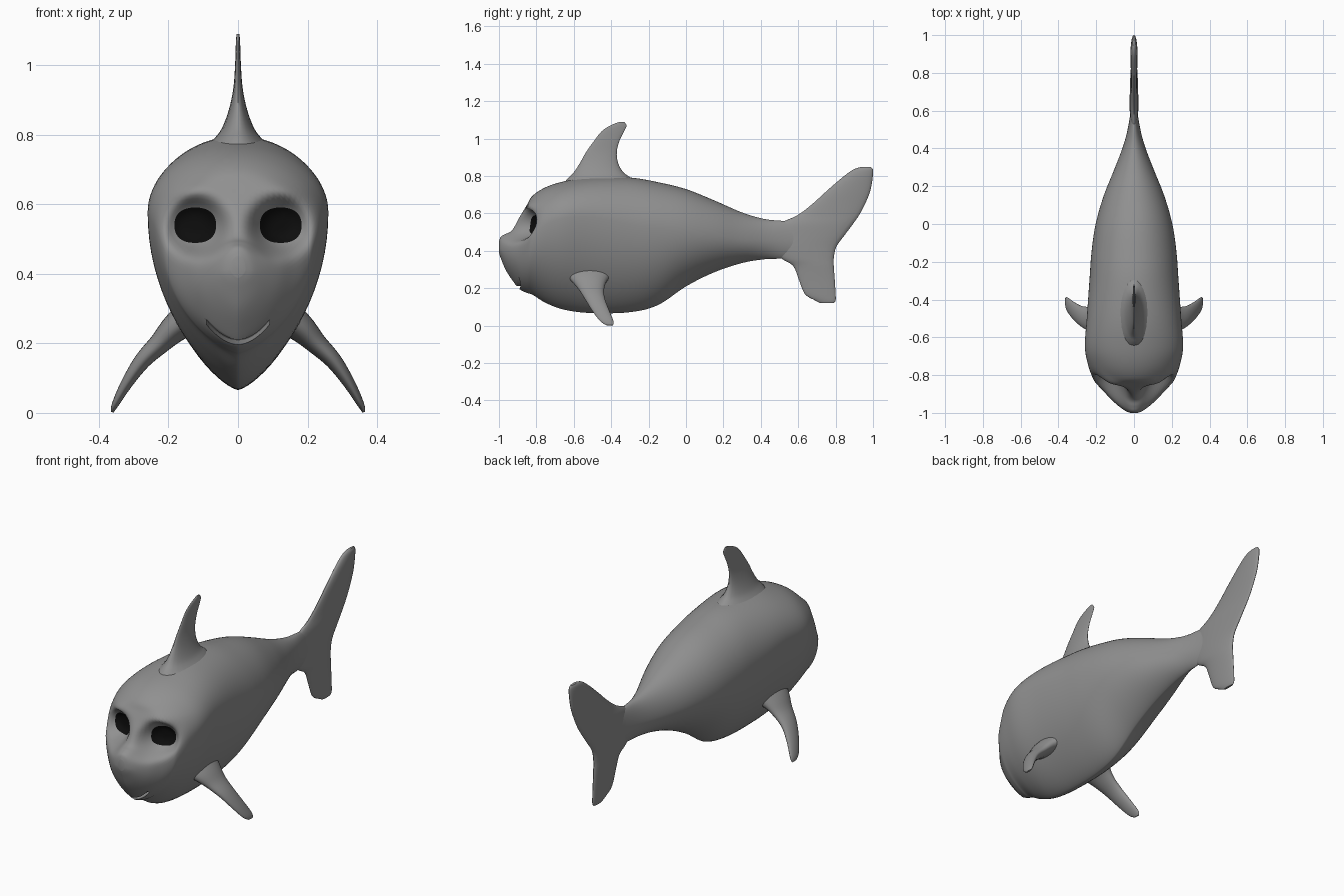
import bpy, bmesh, math
from mathutils import Vector
from mathutils.bvhtree import BVHTree

if "Cube" in bpy.data.objects:
    bpy.data.objects.remove(bpy.data.objects["Cube"])


def resample(rows, steps):
    """Smooth (Catmull-Rom) interpolation through rows of numbers."""
    out = []
    for i in range(len(rows) - 1):
        a, b, c, d = (rows[max(0, min(len(rows) - 1, i + k))] for k in (-1, 0, 1, 2))
        for s in range(steps):
            t = s / steps
            out.append([0.5 * (2 * q + (r - p) * t + (2 * p - 5 * q + 4 * r - e) * t * t
                               + (3 * q - p - 3 * r + e) * t ** 3)
                        for p, q, r, e in zip(a, b, c, d)])
    return out + [list(rows[-1])]


def loft(rings):
    """Skin closed rings of points and cap both ends."""
    bm = bmesh.new()
    vs = [[bm.verts.new(p) for p in ring] for ring in rings]
    n = len(vs[0])
    for a, b in zip(vs, vs[1:]):
        for i in range(n):
            j = (i + 1) % n
            bm.faces.new((a[i], a[j], b[j], b[i]))
    bm.faces.new(vs[0])
    bm.faces.new(vs[-1])
    bmesh.ops.recalc_face_normals(bm, faces=bm.faces)
    return bm


def material(name, value):
    mat = bpy.data.materials.new(name)
    mat.diffuse_color = (value, value, value, 1)
    mat.use_nodes = True
    mat.node_tree.nodes["Principled BSDF"].inputs["Base Color"].default_value = mat.diffuse_color
    return mat


grey, black = material("skin_grey", .28), material("eye_black", .004)


def add_object(name, bm, mat=grey):
    mesh = bpy.data.meshes.new(name)
    bm.to_mesh(mesh)
    mesh.materials.append(mat)
    ob = bpy.data.objects.new(name, mesh)
    bpy.context.collection.objects.link(ob)
    return ob


def activate(ob):
    bpy.ops.object.select_all(action='DESELECT')
    ob.select_set(True)
    bpy.context.view_layer.objects.active = ob


def smooth(ob, angle=50):
    activate(ob)
    bpy.ops.object.shade_smooth_by_angle(angle=math.radians(angle))


def fin(name, rows, sides=24):
    """Rows: x, z, leading y, trailing y, half thickness."""
    pts = resample(rows, 4)
    rings = []
    for i, (x, z, y0, y1, h) in enumerate(pts):
        p, q = pts[max(i - 1, 0)], pts[min(i + 1, len(pts) - 1)]
        t = Vector((q[0] - p[0], q[1] - p[1])).normalized()
        ring = []
        for k in range(sides):
            a = math.tau * k / sides
            off = h * math.sin(a)
            ring.append((x + t.y * off, (y0 + y1) / 2 + math.cos(a) * (y1 - y0) / 2,
                         z - t.x * off))
        rings.append(ring)
    ob = add_object(name, loft(rings))
    smooth(ob)
    return ob


# Body: y, top z, bottom z, widest z, half width
BODY = [(-1.0, .45, .39, .415, .02), (-.99, .475, .36, .41, .045),
        (-.965, .49, .30, .405, .08), (-.93, .51, .245, .40, .12),
        (-.89, .58, .195, .41, .157), (-.85, .645, .175, .44, .195),
        (-.82, .695, .165, .48, .217), (-.75, .74, .122, .54, .242),
        (-.65, .772, .085, .575, .26), (-.5, .795, .067, .58, .25),
        (-.3, .792, .072, .54, .236), (-.15, .767, .11, .52, .225),
        (0, .73, .21, .50, .203), (.15, .67, .285, .48, .16),
        (.3, .605, .335, .46, .10), (.42, .57, .355, .455, .055),
        (.52, .56, .36, .455, .03), (.62, .55, .38, .46, .016),
        (.74, .52, .42, .46, .008)]
EYE_X, EYE_Z = .123, .54
rings = []
for y, top, bot, mid, w in resample(BODY, 5):
    ring = []
    for k in range(80):
        a = math.tau * k / 80
        c, s = math.cos(a), math.sin(a)
        x = w * math.copysign(abs(c) ** (1.0 if s > 0 else 1.45), c)
        ring.append((x, y, mid + s * ((top - mid) if s > 0 else (mid - bot))))
    rings.append(ring)
bm = loft(rings)

# Eye hollows and brow ridges
for v in bm.verts:
    x, y, z = abs(v.co.x), v.co.y, v.co.z
    if y < -.66:
        d2 = ((x - EYE_X) / .082) ** 2 + ((z - EYE_Z) / .075) ** 2
        g = math.exp(-d2 * d2)
        target = -.785 + .3 * (x - EYE_X)
        v.co.y += max(0, target - y) * g
        brow = math.exp(-((x - .12) / .07) ** 2 - ((z - .635) / .025) ** 2)
        v.co.y -= .014 * brow
bm.normal_update()
tree = BVHTree.FromBMesh(bm)
body = add_object("body", bm)

# Mouth slit, cut as a smile-shaped wedge
cut_rings = []
for i in range(19):
    x = -.09 + .01 * i
    z = .196 + 7 * x * x
    cut_rings.append([(x, -.96, z - .010), (x, -.805, z + .014),
                      (x, -.805, z + .020), (x, -.96, z + .012)])
cutter = add_object("mouth_cutter", loft(cut_rings))
cutter.hide_render = True
mod = body.modifiers.new("mouth", 'BOOLEAN')
mod.operation = 'DIFFERENCE'
mod.solver = 'EXACT'
mod.object = cutter
activate(body)
bpy.ops.object.modifier_apply(modifier=mod.name)
bpy.data.objects.remove(cutter)
smooth(body)


# Eyes: dark rounded discs laid on the face surface
def face_point(x, z):
    hit = tree.ray_cast(Vector((x, -2, z)), Vector((0, 1, 0)))[0]
    return (x, (hit.y if hit else -.81) - .003, z)


for side, label in ((-1, "left"), (1, "right")):
    eb = bmesh.new()
    centre = eb.verts.new(face_point(side * EYE_X, EYE_Z))
    previous = None
    for r in range(1, 7):
        loop = []
        for k in range(32):
            c, s = math.cos(math.tau * k / 32), math.sin(math.tau * k / 32)
            loop.append(eb.verts.new(face_point(
                side * EYE_X + .06 * r / 6 * math.copysign(abs(c) ** .85, c),
                EYE_Z + .051 * r / 6 * math.copysign(abs(s) ** .85, s))))
        for k in range(32):
            j = (k + 1) % 32
            if previous:
                eb.faces.new((previous[k], loop[k], loop[j], previous[j]))
            else:
                eb.faces.new((centre, loop[k], loop[j]))
        previous = loop
    eb.normal_update()
    if sum(f.normal.y for f in eb.faces) > 0:
        bmesh.ops.reverse_faces(eb, faces=eb.faces)
    smooth(add_object(label + "_eye", eb, black))

# Dorsal fin with flared root
fin("dorsal_fin", [
    (0, .69, -.68, -.22, .15), (0, .755, -.655, -.265, .105), (0, .79, -.63, -.295, .068),
    (0, .82, -.60, -.335, .046), (0, .87, -.567, -.363, .027), (0, .93, -.533, -.37, .014),
    (0, .99, -.49, -.355, .009), (0, 1.04, -.45, -.33, .007), (0, 1.07, -.405, -.318, .006),
    (0, 1.09, -.355, -.332, .004)])

# Tail fin, lower lobe to upper lobe
fin("tail_fin", [
    (0, .12, .72, .79, .006), (0, .135, .69, .80, .01), (0, .17, .635, .80, .013),
    (0, .25, .602, .795, .016), (0, .32, .572, .79, .02), (0, .36, .51, .79, .022),
    (0, .42, .46, .803, .023), (0, .48, .46, .845, .023), (0, .54, .49, .89, .022),
    (0, .59, .595, .925, .018), (0, .65, .675, .957, .017), (0, .72, .752, .985, .018),
    (0, .79, .833, .998, .018), (0, .832, .89, 1.0, .014), (0, .847, .93, .99, .007)])

# Pectoral fins, mirrored
pectoral = fin("pectoral_fins", [
    (.07, .31, -.66, -.36, .06), (.13, .28, -.645, -.385, .052), (.18, .245, -.615, -.42, .042),
    (.225, .20, -.577, -.437, .031), (.275, .15, -.545, -.435, .024),
    (.32, .085, -.505, -.412, .017), (.353, .025, -.46, -.388, .01),
    (.362, .002, -.425, -.39, .004)])
pectoral.modifiers.new("mirror", 'MIRROR')
